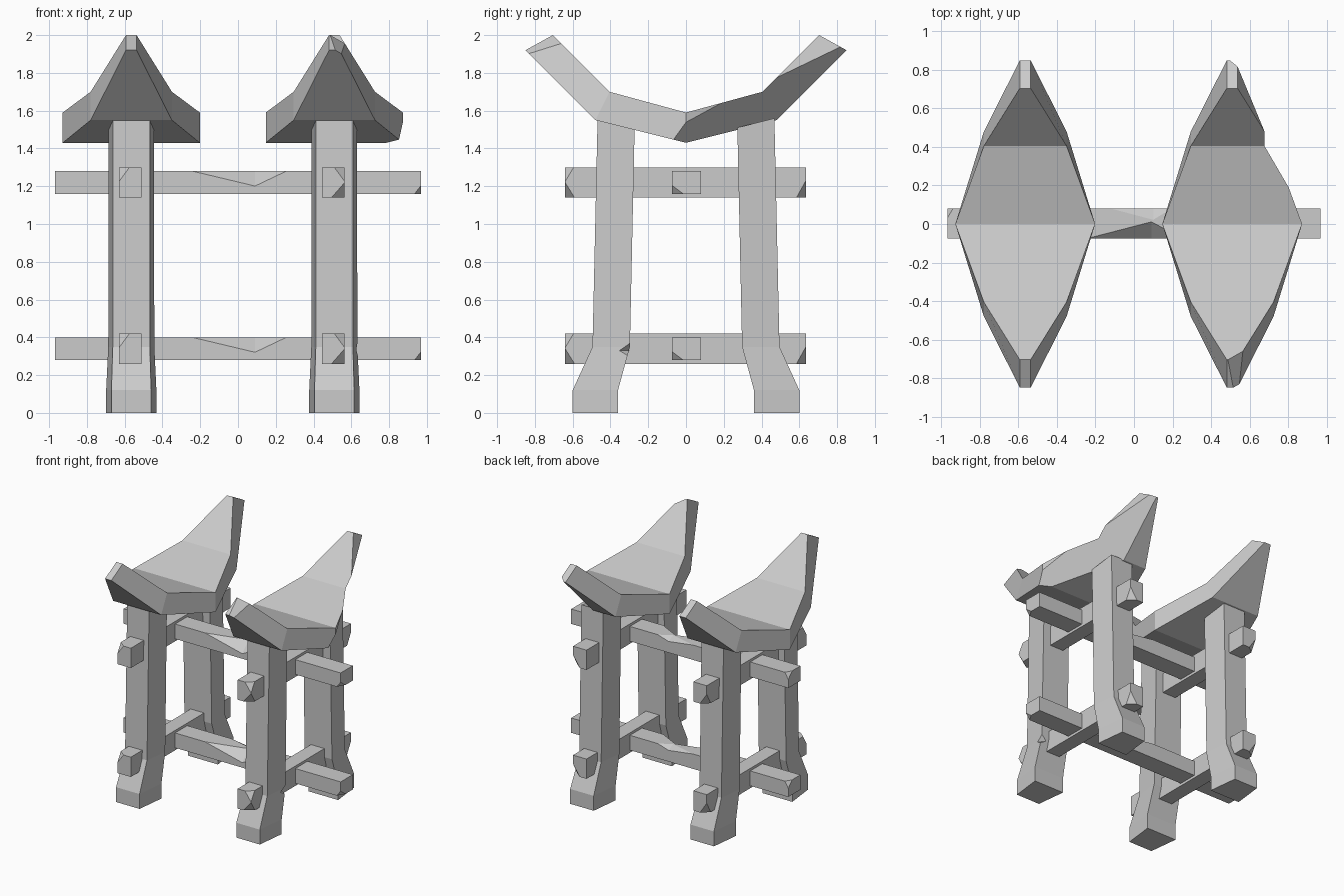
import bpy, bmesh
from mathutils import Vector

cube = bpy.data.objects.get("Cube")
if cube:
    bpy.data.objects.remove(cube, do_unlink=True)

stone = bpy.data.materials.new("stone_grey")
stone.use_nodes = True
GREY = (0.6, 0.6, 0.6, 1.0)
stone.diffuse_color = GREY
stone.node_tree.nodes["Principled BSDF"].inputs["Base Color"].default_value = GREY


def finish(bm, name):
    bmesh.ops.recalc_face_normals(bm, faces=bm.faces[:])
    mesh = bpy.data.meshes.new(name)
    bm.to_mesh(mesh)
    bm.free()
    mesh.materials.append(stone)
    obj = bpy.data.objects.new(name, mesh)
    bpy.context.collection.objects.link(obj)
    return obj


def loft(name, sections):
    """Skin a row of four-cornered sections and cap both ends."""
    bm = bmesh.new()
    rings = [[bm.verts.new(p) for p in s] for s in sections]
    for a, b in zip(rings, rings[1:]):
        for i in range(4):
            j = (i + 1) % 4
            bm.faces.new((a[i], a[j], b[j], b[i]))
    bm.faces.new(rings[0])
    bm.faces.new(rings[-1])
    return finish(bm, name)


def chip(obj, corner, sizes):
    """Slice off one corner; sizes are the signed cut lengths along x, y, z."""
    c = Vector(corner)
    normal = Vector([-1 / s for s in sizes])
    bm = bmesh.new()
    bm.from_mesh(obj.data)
    cut = bmesh.ops.bisect_plane(
        bm, geom=bm.verts[:] + bm.edges[:] + bm.faces[:],
        plane_co=c + Vector((sizes[0], 0, 0)), plane_no=normal, clear_outer=True)
    edges = [e for e in cut["geom_cut"] if isinstance(e, bmesh.types.BMEdge)]
    bmesh.ops.holes_fill(bm, edges=edges)
    bmesh.ops.recalc_face_normals(bm, faces=bm.faces[:])
    bm.to_mesh(obj.data)
    bm.free()


def notch(obj, points):
    """Carve the hull of a few points out of a part."""
    bm = bmesh.new()
    for p in points:
        bm.verts.new(p)
    bmesh.ops.convex_hull(bm, input=bm.verts[:])
    cutter = finish(bm, "notch_cutter")
    cutter.hide_render = True
    mod = obj.modifiers.new("notch", "BOOLEAN")
    mod.operation = "DIFFERENCE"
    mod.solver = "EXACT"
    mod.object = cutter
    bpy.context.view_layer.objects.active = obj
    bpy.ops.object.modifier_apply(modifier=mod.name)
    bpy.data.objects.remove(cutter, do_unlink=True)


def beam(name, lo, hi):
    (x0, y0, z0), (x1, y1, z1) = lo, hi
    return loft(name, [[(x, y0, z0), (x, y1, z0), (x, y1, z1), (x, y0, z1)]
                       for x in (x0, x1)])


# Saddle roof profile: top y, top z, bottom y, bottom z, half width
ROOF = [(0.705, 2.0, 0.85, 1.92, 0.028), (0.405, 1.70, 0.48, 1.55, 0.215),
        (0, 1.59, 0, 1.43, 0.363)]
# Leg profile: z at outer side, outer y, z at inner side, inner y, half widths
LEG = [(0, 0.60, 0, 0.36, 0.105, 0.133), (0.12, 0.60, 0.12, 0.36, 0.105, 0.133),
       (0.35, 0.495, 0.35, 0.297, 0.098, 0.122),
       (1.56, 0.468, 1.51, 0.272, 0.098, 0.12)]

for side, cx, s in (("right", -0.565, -1), ("left", 0.51, 1)):
    # Roof
    rows = [(-a, b, -c, d, w) for a, b, c, d, w in ROOF] + ROOF[-2::-1]
    roof = loft(side + "_roof", [[(cx - w, yt, zt), (cx + w, yt, zt),
                                  (cx + w, yb, zb), (cx - w, yb, zb)]
                                 for yt, zt, yb, zb, w in rows])
    if s > 0:
        chip(roof, (cx + 0.028, 0.85, 1.92), (-0.04, -0.05, 0.05))
        chip(roof, (cx + 0.028, -0.705, 2.0), (-0.05, 0.1, -0.04))
        notch(roof, [(0.81, 0.17, 1.46), (0.76, 0.32, 1.50), (0.83, 0.22, 1.52),
                     (0.72, 0.22, 1.48), (0.87, 0.25, 1.42)])

    # Legs
    for place, f in (("front", -1), ("back", 1)):
        leg = loft(f"{place}_{side}_leg",
                   [[(cx - wo, f * yo, zo), (cx + wo, f * yo, zo),
                     (cx + wi, f * yi, zi), (cx - wi, f * yi, zi)]
                    for zo, yo, zi, yi, wo, wi in LEG])
        if s > 0 and f < 0:
            notch(leg, [(0.64, -0.37, 0.33), (0.64, -0.29, 0.38),
                        (0.64, -0.29, 0.29), (0.58, -0.29, 0.33)])

    # Tie beams joining front and back legs, with broken corners
    bx = cx - 0.005
    for level, z in (("lower", 0.34), ("upper", 1.22)):
        tie = beam(f"{level}_{side}_tie_beam",
                   (bx - 0.06, -0.64, z - 0.08), (bx + 0.06, 0.635, z + 0.08))
        chip(tie, (bx + s * 0.06, -0.64, z + 0.08), (-s * 0.055, 0.045, -0.075))
        chip(tie, (bx + s * 0.06, 0.635, z - 0.08), (-s * 0.06, -0.05, 0.09))
        if s > 0:
            chip(tie, (bx + 0.06, -0.64, z - 0.08), (-0.07, 0.05, 0.08))

# Long cross beams joining both frames, worn in the middle
for level, z in (("lower", 0.34), ("upper", 1.22)):
    cross = beam(level + "_cross_beam",
                 (-0.97, -0.075, z - 0.06), (0.97, 0.08, z + 0.06))
    chip(cross, (0.97, -0.075, z - 0.06), (-0.035, 0.06, 0.045))
    chip(cross, (-0.97, 0.08, z + 0.06), (0.03, -0.05, -0.05))
    top = z + 0.061
    notch(cross, [(-0.25, -0.076, top), (0.09, -0.076, z - 0.02),
                  (0.26, -0.076, top), (0.09, 0.012, top)])
    notch(cross, [(-0.13, 0.081, top), (0.10, 0.081, z + 0.03),
                  (0.20, 0.081, top), (0.10, 0.02, top)])
